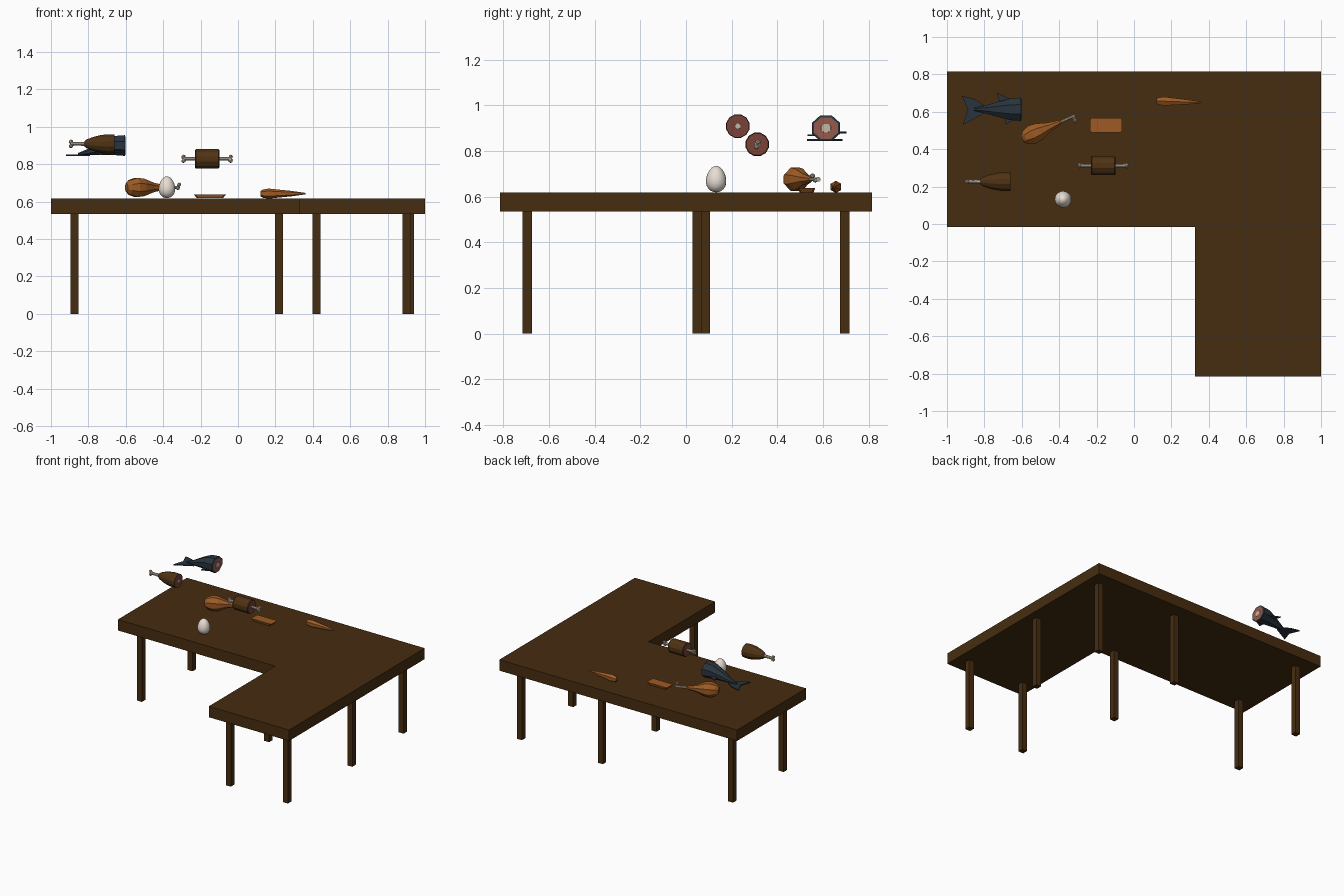
import bpy, bmesh, math
from mathutils import Matrix, Vector

if "Cube" in bpy.data.objects:
    bpy.data.objects.remove(bpy.data.objects["Cube"])


def material(name, rgb):
    m = bpy.data.materials.new(name)
    m.diffuse_color = (*rgb, 1)
    m.use_nodes = True
    m.node_tree.nodes["Principled BSDF"].inputs["Base Color"].default_value = m.diffuse_color
    return m


WOOD = material("dark_wood", (0.062, 0.026, 0.005))
ROAST = material("roast_brown", (0.078, 0.032, 0.007))
MEAT = material("red_meat", (0.19, 0.055, 0.038))
BONE = material("bone", (0.56, 0.47, 0.38))
ORANGE = material("fried_orange", (0.34, 0.105, 0.018))
SKIN = material("fish_skin", (0.022, 0.034, 0.047))
FLESH = material("fish_flesh", (0.30, 0.10, 0.07))
EGG = material("egg_shell", (0.80, 0.73, 0.66))


def finish(name, bm, mats):
    bmesh.ops.recalc_face_normals(bm, faces=bm.faces)
    me = bpy.data.meshes.new(name)
    bm.to_mesh(me)
    bm.free()
    for m in mats:
        me.materials.append(m)
    ob = bpy.data.objects.new(name, me)
    bpy.context.collection.objects.link(ob)
    return ob


def plate(name, pts, z0, z1, mat):
    """Flat outline in xy extruded from z0 to z1."""
    bm = bmesh.new()
    f = bm.faces.new([bm.verts.new((x, y, z0)) for x, y in pts])
    new = bmesh.ops.extrude_face_region(bm, geom=[f])["geom"]
    bmesh.ops.translate(bm, vec=(0, 0, z1 - z0),
                        verts=[v for v in new if isinstance(v, bmesh.types.BMVert)])
    return finish(name, bm, [mat])


def lathe(name, origin, rings, sides, mats, seg_mats=None, turn=0.0, pitch=0.0, wide=1.0):
    """Rings (distance, radius, lift) along local x; seg_mats gives a material per band."""
    bm = bmesh.new()
    loops = []
    for ring in rings:
        t, r = ring[:2]
        dz = ring[2] if len(ring) > 2 else 0
        loops.append([bm.verts.new((t, r * wide * math.cos(a), r * math.sin(a) + dz))
                      for a in (2 * math.pi * (i + 0.5) / sides for i in range(sides))])
    for k, (a, b) in enumerate(zip(loops, loops[1:])):
        for i in range(sides):
            j = (i + 1) % sides
            f = bm.faces.new((a[i], a[j], b[j], b[i]))
            f.material_index = seg_mats[k] if seg_mats else 0
    for loop, k in ((loops[0], 0), (loops[-1], -1)):
        f = bm.faces.new(loop)
        f.material_index = seg_mats[k] if seg_mats else 0
    bm.transform(Matrix.Translation(origin) @ Matrix.Rotation(turn, 4, 'Z')
                 @ Matrix.Rotation(pitch, 4, 'Y'))
    return finish(name, bm, mats)


def knuckle(name, x, y, z, r, offset):
    """Pair of small knobs at a bone end."""
    bm = bmesh.new()
    for s in (-1, 1):
        bmesh.ops.create_icosphere(
            bm, subdivisions=1, radius=r,
            matrix=Matrix.Translation(Vector((x, y, z)) + s * Vector(offset)))
    return finish(name, bm, [BONE])


# Table: L-shaped top and eight legs
plate("table_top", [(-1, -0.015), (0.325, -0.015), (0.325, -0.815), (1, -0.815),
                    (1, 0.815), (-1, 0.815)], 0.535, 0.618, WOOD)
LEGS = [(-0.875, 0.085), (-0.875, 0.695), (0.22, 0.05), (0.22, 0.695),
        (0.92, 0.05), (0.90, 0.695), (0.42, -0.695), (0.90, -0.695)]
h = 0.021
for i, (x, y) in enumerate(LEGS):
    plate(f"table_leg_{i + 1}", [(x - h, y - h), (x + h, y - h), (x + h, y + h), (x - h, y + h)],
          0, 0.537, WOOD)

# Ham on one bone, with a cut face on the right
lathe("ham", (-0.66, 0.227, 0.909),
      [(-0.16, 0.016), (-0.15, 0.024), (-0.115, 0.038), (-0.075, 0.048), (-0.04, 0.053),
       (0, 0.051), (0, 0.013), (0.001, 0.012)],
      12, [ROAST, MEAT, BONE], [0, 0, 0, 0, 0, 1, 2])
lathe("ham_bone", (-0.66, 0.227, 0.909), [(-0.235, 0.012), (-0.2, 0.01), (-0.14, 0.013)], 8, [BONE])
knuckle("ham_knuckle", -0.893, 0.227, 0.909, 0.013, (0, 0, 0.011))

# Joint of meat with a bone through both ends
lathe("meat_joint", (-0.165, 0.312, 0.829),
      [(-0.065, 0.01), (-0.065, 0.049), (-0.06, 0.053), (0.06, 0.053), (0.065, 0.049), (0.065, 0.01)],
      12, [ROAST, MEAT], [1, 0, 0, 0, 1])
lathe("joint_bone", (-0.165, 0.312, 0.829),
      [(-0.13, 0.013), (-0.1, 0.01), (0.1, 0.01), (0.13, 0.013)], 8, [BONE])
for s in (-1, 1):
    knuckle(f"joint_knuckle_{s}", -0.165 + s * 0.126, 0.312, 0.829, 0.013, (0, 0.003, 0.01))

# Fried drumstick
turn = math.radians(24)
lathe("drumstick", (-0.585, 0.46, 0.676),
      [(-0.013, 0.022), (0.005, 0.042), (0.045, 0.056), (0.085, 0.05), (0.145, 0.027), (0.2, 0.015),
       (0.215, 0.01)], 8, [ORANGE], turn=turn)
lathe("drumstick_bone", (-0.585, 0.46, 0.676), [(0.2, 0.008), (0.28, 0.008), (0.295, 0.01)],
      8, [BONE], turn=turn)
knuckle("drumstick_knuckle", -0.318, 0.56, 0.682, 0.012, (0.003, -0.006, 0.009))

# Egg standing on its broad end
bm = bmesh.new()
bmesh.ops.create_uvsphere(bm, u_segments=20, v_segments=12, radius=1)
for v in bm.verts:
    z = v.co.z
    w = 0.044 * (1 - 0.16 * z)
    v.co = (-0.38 + v.co.x * w, 0.132 + v.co.y * w, 0.677 + 0.058 * z)
egg = finish("egg", bm, [EGG])
for p in egg.data.polygons:
    p.use_smooth = True

# Fillet slab, wider at the top
bm = bmesh.new()
bmesh.ops.create_cube(bm, size=1)
for v in bm.verts:
    k = 1 if v.co.z > 0 else 0.82
    v.co = (-0.15 + v.co.x * 0.17 * k, 0.528 + v.co.y * 0.075 * k, 0.628 + v.co.z * 0.019)
bmesh.ops.bevel(bm, geom=[e for e in bm.edges if abs(e.verts[0].co.z - e.verts[1].co.z) > 0.01],
                offset=0.006, segments=1, affect='EDGES')
finish("fillet", bm, [ORANGE])

# Carrot
lathe("carrot", (0.12, 0.658, 0.643),
      [(0, 0.014), (0.012, 0.022), (0.045, 0.027), (0.1, 0.021), (0.17, 0.014), (0.24, 0.004)],
      6, [ORANGE], turn=math.radians(-2))

# Fish with its head end cut off
lathe("fish_body", (-0.605, 0.613, 0.9),
      [(-0.25, 0.008, -0.047), (-0.2, 0.018, -0.036), (-0.13, 0.037, -0.015), (-0.06, 0.055, 0),
       (0, 0.06, 0), (0.003, 0.051, 0), (0.003, 0.021, 0), (0.004, 0.02, 0)],
      8, [SKIN, FLESH, BONE], [0, 0, 0, 0, 0, 1, 2], wide=1.12)
plate("fish_tail", [(-0.79, 0.597), (-0.84, 0.57), (-0.915, 0.53), (-0.888, 0.61), (-0.92, 0.685),
                    (-0.85, 0.668), (-0.79, 0.625)], 0.845, 0.853, SKIN)
plate("fish_fin_left", [(-0.64, 0.66), (-0.735, 0.702), (-0.715, 0.64)], 0.877, 0.885, SKIN)
plate("fish_fin_right", [(-0.62, 0.57), (-0.685, 0.532), (-0.69, 0.58)], 0.865, 0.873, SKIN)
